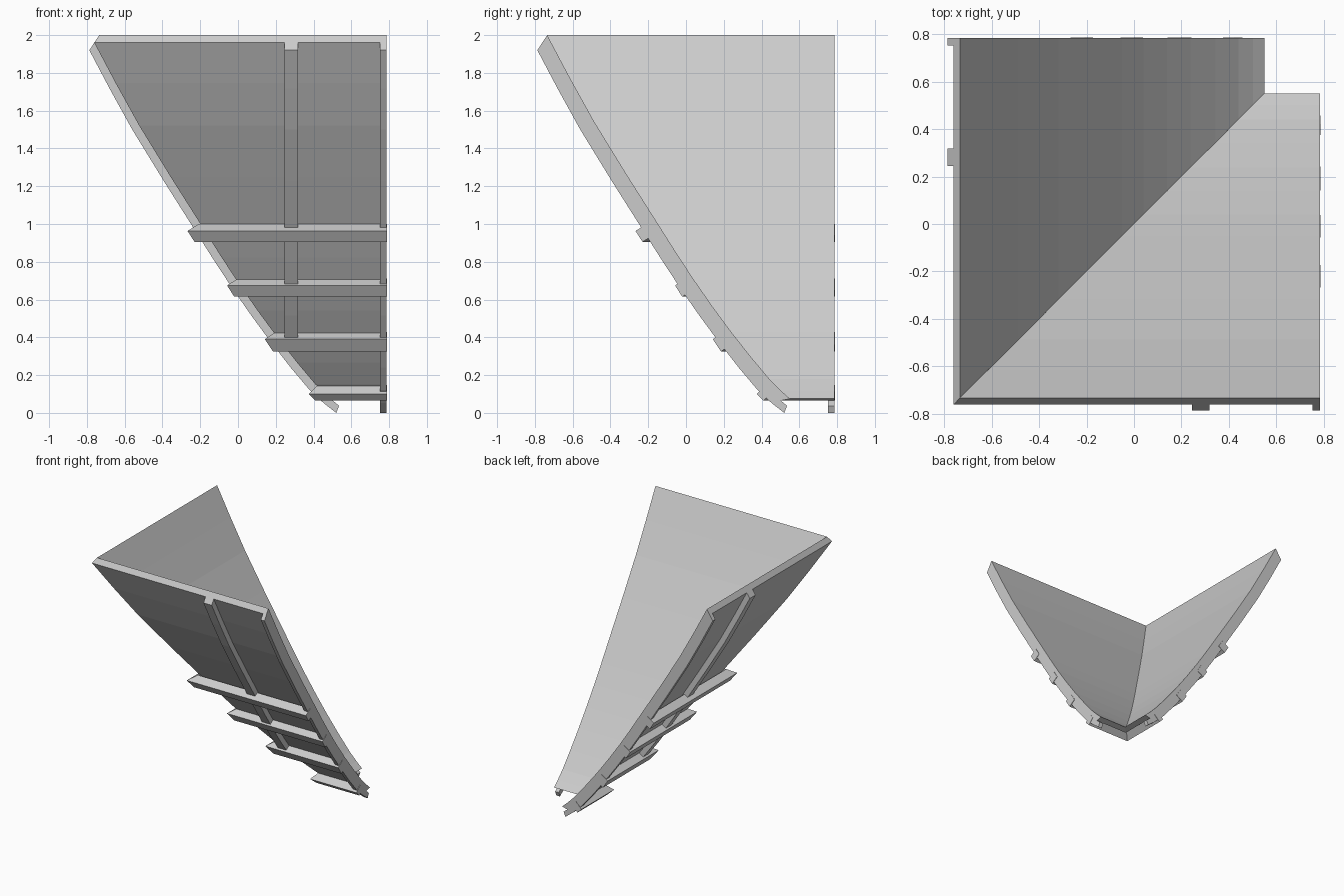
import bpy
import bmesh
from mathutils import Vector

cube = bpy.data.objects.get("Cube")
if cube:
    bpy.data.objects.remove(cube, do_unlink=True)

grey = bpy.data.materials.new("plain grey")
grey.use_nodes = True
COLOUR = (0.6, 0.6, 0.6, 1)
grey.diffuse_color = COLOUR
grey.node_tree.nodes["Principled BSDF"].inputs["Base Color"].default_value = COLOUR

END = 0.785  # open end of each panel


def smooth_path(points, steps=2):
    """Catmull-Rom resampling of a profile."""
    p = [Vector(q) for q in points]
    p = [2 * p[0] - p[1]] + p + [2 * p[-1] - p[-2]]
    out = []
    for a, b, c, d in zip(p, p[1:], p[2:], p[3:]):
        for i in range(steps):
            t = i / steps
            out.append(0.5 * (2 * b + (c - a) * t + (2 * a - 5 * b + 4 * c - d) * t ** 2
                              + (3 * b - a - 3 * c + d) * t ** 3))
    return out + [p[-2]]


def panel_part(name, outer, inner, start, end):
    """Extrude the band between two profiles; start None mitres it on the
    diagonal. Builds the front part and its twin across the diagonal."""
    for side in ("front", "side"):
        bm = bmesh.new()

        def vert(p, along):
            x = p[0] if along is None else along
            return bm.verts.new((x, p[0], p[1]) if side == "front" else (p[0], x, p[1]))

        rows = [[vert(o, start), vert(i, start), vert(i, end), vert(o, end)]
                for o, i in zip(outer, inner)]
        for a, b in zip(rows, rows[1:]):
            for k in range(4):
                n = (k + 1) % 4
                bm.faces.new((a[k], a[n], b[n], b[k]))
        bm.faces.new(rows[0])
        bm.faces.new(rows[-1])
        bmesh.ops.recalc_face_normals(bm, faces=bm.faces)
        mesh = bpy.data.meshes.new(f"{side}_{name}")
        bm.to_mesh(mesh)
        bm.free()
        mesh.materials.append(grey)
        obj = bpy.data.objects.new(f"{side}_{name}", mesh)
        bpy.context.collection.objects.link(obj)


# Profiles across the flaring wall: rib face, wall inside, and wall outside between
rib_face = smooth_path([(-0.787, 1.92), (-0.56, 1.5), (-0.23, 0.97), (-0.03, 0.66),
                        (0.17, 0.38), (0.38, 0.12), (0.52, 0.0)])
inside = smooth_path([(-0.735, 2.0), (-0.487, 1.543), (-0.158, 1.015), (0.04, 0.707),
                      (0.238, 0.43), (0.441, 0.18), (0.55, 0.075)])
outside = [(r + i) / 2 for r, i in zip(rib_face, inside)]

# Wall, with a level bottom edge
wall_outside = outside[:-1] + [Vector((0.5, 0.065))]
panel_part("wall", wall_outside, inside, None, END)

# Ribs running down the slope
panel_part("end_rib", rib_face, outside, END - 0.032, END)
panel_part("middle_rib", rib_face[:9], outside[:9], 0.245, 0.318)

# Horizontal battens, mitred at the corner
battens = [((-0.267, 0.963), (-0.23, 0.905)), ((-0.058, 0.675), (-0.02, 0.615)),
           ((0.142, 0.39), (0.185, 0.325)), ((0.375, 0.1), (0.41, 0.065))]
for number, (top, bottom) in enumerate(battens, 1):
    top, bottom = Vector(top), Vector(bottom)
    slope = (bottom - top).normalized()
    depth = Vector((-slope.y, slope.x)) * 0.068
    panel_part(f"batten_{number}", [top, bottom], [top + depth, bottom + depth],
               None, END + 0.003)
